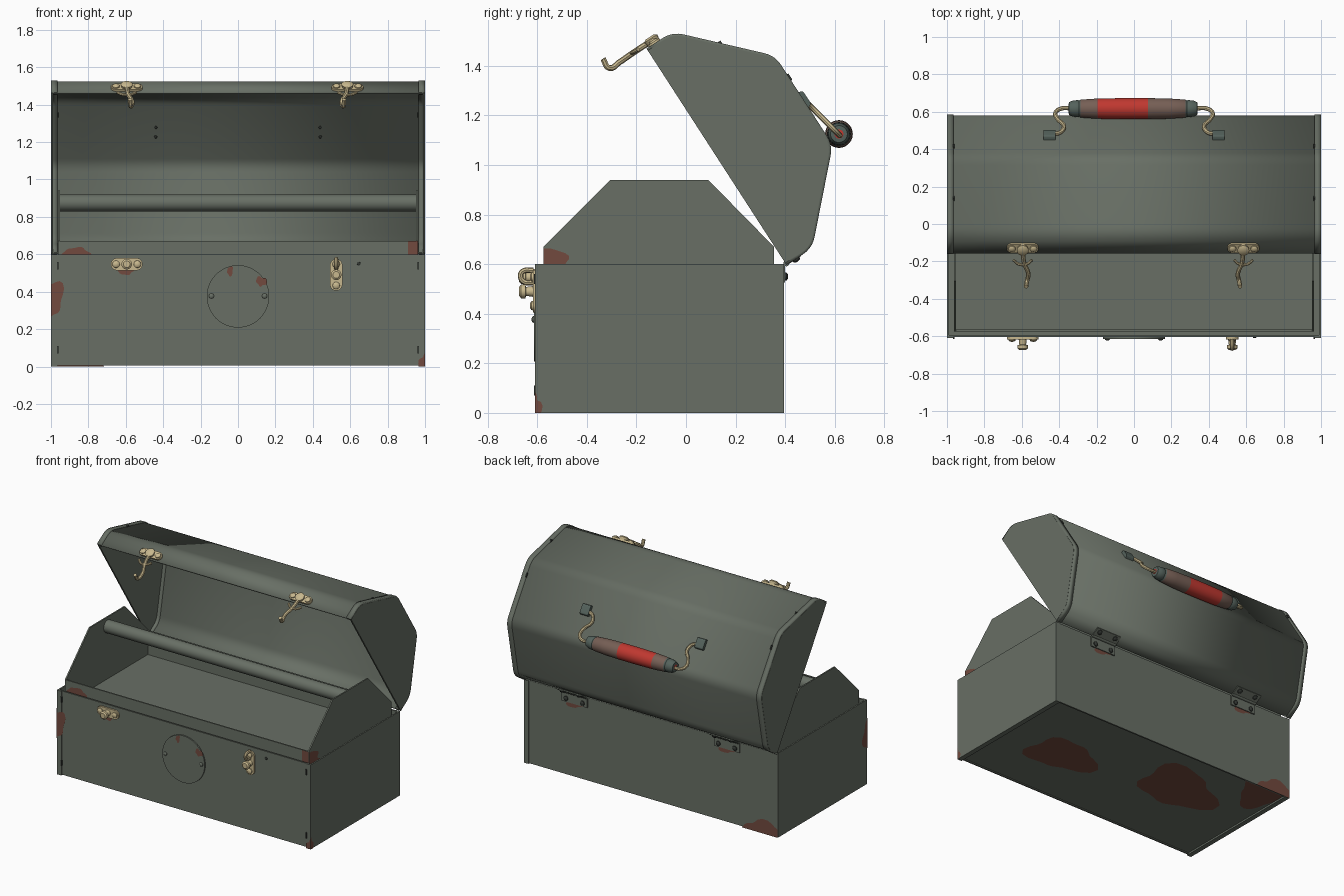
import bpy, bmesh, math, random
from mathutils import Matrix, Vector

if "Cube" in bpy.data.objects:
    bpy.data.objects.remove(bpy.data.objects["Cube"])

def mat(name, r, g, b):
    m = bpy.data.materials.new(name)
    m.diffuse_color = [((c / 255 + .055) / 1.055) ** 2.4 for c in (r, g, b)] + [1]
    m.use_nodes = True
    m.node_tree.nodes["Principled BSDF"].inputs["Base Color"].default_value = m.diffuse_color
    return m

GREEN = mat("green_paint", 104, 111, 101)
RUST = mat("rust", 114, 74, 62)
BRASS = mat("pale_brass", 200, 184, 142)
RED = mat("red_grip", 192, 56, 48)
BROWN = mat("worn_brown", 118, 95, 85)
TEAL = mat("grey_teal", 84, 98, 92)
DARK = mat("dark_metal", 52, 56, 52)

# the lid is built closed around its hinge line, then swung open
LID = Matrix.Translation((0, .40, .605)) @ Matrix.Rotation(math.radians(-57.1), 4, 'X')

def finish(name, bm, mats, lid=False, recalc=True):
    if recalc:
        bmesh.ops.recalc_face_normals(bm, faces=bm.faces)
    me = bpy.data.meshes.new(name)
    bm.to_mesh(me)
    bm.free()
    for m in mats if isinstance(mats, list) else [mats]:
        me.materials.append(m)
    me.shade_smooth()
    me.set_sharp_from_angle(angle=math.radians(35))
    ob = bpy.data.objects.new(name, me)
    bpy.context.collection.objects.link(ob)
    if lid:
        ob.matrix_world = LID
    return ob

def box(name, x, y, z, m, lid=False):
    bm = bmesh.new()
    bmesh.ops.create_cube(bm, size=1)
    for v in bm.verts:
        v.co = [(r[0] + r[1]) / 2 + c * (r[1] - r[0]) for c, r in zip(v.co, (x, y, z))]
    return finish(name, bm, m, lid)

def extrude(name, pts, lo, hi, axis, m, lid=False):
    bm = bmesh.new()
    at = lambda p, d: (d, p[0], p[1]) if axis == 'x' else (p[0], d, p[1])
    a = [bm.verts.new(at(p, lo)) for p in pts]
    b = [bm.verts.new(at(p, hi)) for p in pts]
    bm.faces.new(a)
    bm.faces.new(b[::-1])
    for i in range(len(a)):
        j = (i + 1) % len(a)
        bm.faces.new((a[i], b[i], b[j], a[j]))
    return finish(name, bm, m, lid)

def sheet(name, pts, x0, x1, thick, m):
    bm = bmesh.new()
    a = [bm.verts.new((x0, *p)) for p in pts]
    b = [bm.verts.new((x1, *p)) for p in pts]
    for i in range(len(a) - 1):
        bm.faces.new((a[i], b[i], b[i + 1], a[i + 1]))
    ob = finish(name, bm, m, True)
    s = ob.modifiers.new("thickness", 'SOLIDIFY')
    s.thickness, s.offset = thick, 0

def lathe(name, prof, centre, axis, m, rule=None, lid=False, n=20):
    # prof = (distance along axis, radius)
    bm = bmesh.new()
    q = Vector(axis).to_track_quat('Z', 'Y')
    rings = [[bm.verts.new(Vector(centre) + q @ Vector((r * math.cos(k * math.tau / n),
              r * math.sin(k * math.tau / n), d))) for k in range(n)] for d, r in prof]
    for i in range(len(rings) - 1):
        for k in range(n):
            f = bm.faces.new((rings[i][k], rings[i][(k + 1) % n], rings[i + 1][(k + 1) % n], rings[i + 1][k]))
            if rule:
                f.material_index = rule((prof[i][0] + prof[i + 1][0]) / 2)
    bm.faces.new(rings[0])
    bm.faces.new(rings[-1])
    return finish(name, bm, m, lid)

def dome(name, c, axis, r, h, m, lid=False):
    lathe(name, [(0, r), (h * .5, r * .95), (h * .85, r * .65), (h, r * .2)], c, axis, m, lid=lid, n=14)

def tube(name, pts, r, m, lid=False):
    cu = bpy.data.curves.new(name + "_path", 'CURVE')
    cu.dimensions, cu.bevel_depth, cu.bevel_resolution, cu.use_fill_caps = '3D', r, 2, True
    sp = cu.splines.new('BEZIER')
    sp.bezier_points.add(len(pts) - 1)
    for b, p in zip(sp.bezier_points, pts):
        b.co, b.handle_left_type, b.handle_right_type = p, 'AUTO', 'AUTO'
    sp.resolution_u = 6
    tmp = bpy.data.objects.new(name + "_path", cu)
    bpy.context.collection.objects.link(tmp)
    bm = bmesh.new()
    bm.from_mesh(bpy.data.meshes.new_from_object(tmp.evaluated_get(bpy.context.evaluated_depsgraph_get())))
    bpy.data.objects.remove(tmp)
    finish(name, bm, m, lid)

def blob(name, axis, d, sign, c, r, lo, hi, seed):
    # flat irregular rust patch lying on the plane axis = d, clamped to lo..hi
    rnd = random.Random(seed)
    ph = [rnd.uniform(0, 6.28) for _ in range(3)]
    bm = bmesh.new()
    vs = []
    for k in range(28):
        a = k * math.tau / 28
        s = 1 + .18 * math.sin(2 * a + ph[0]) + .14 * math.sin(3 * a + ph[1]) + .1 * math.sin(5 * a + ph[2])
        p = [min(max(c[i] + r[i] * s * t, lo[i]), hi[i]) for i, t in enumerate((math.cos(a), math.sin(a)))]
        p.insert(axis, d)
        vs.append(bm.verts.new(p))
    bmesh.ops.remove_doubles(bm, verts=bm.verts, dist=1e-5)
    f = bm.faces.new([v for v in vs if v.is_valid])
    f.normal_update()
    if f.normal[axis] * sign < 0:
        f.normal_flip()
    finish(name, bm, RUST, recalc=False)

def rounded(pts, r, n=5):
    out = [pts[0]]
    for a, b, c in zip(pts, pts[1:], pts[2:]):
        a, b, c = Vector(a), Vector(b), Vector(c)
        k = r * math.tan((b - a).angle(c - b) / 2)
        p, q = b + (a - b).normalized() * k, b + (c - b).normalized() * k
        out += [tuple((1 - t) ** 2 * p + 2 * t * (1 - t) * b + t * t * q) for t in [i / n for i in range(n + 1)]]
    return out + [pts[-1]]

def stadium(cx, cz, half, r, vertical):
    pts = []
    for k in range(20):
        a = (k + .5) * math.tau / 20
        u, v = r * math.cos(a) + math.copysign(half - r, math.cos(a)), r * math.sin(a)
        pts.append((cx + (v if vertical else u), cz + (u if vertical else v)))
    return pts

# body: front, back, floor and flanged ends
box("body_front", (-.99, .99), (-.605, -.594), (.005, .6), GREEN)
box("body_back", (-.99, .99), (.38, .391), (.005, .6), GREEN)
box("body_floor", (-.99, .99), (-.6, .385), (.012, .024), GREEN)
for s in (-1, 1):
    e = sorted((s * .99, s))
    fl = sorted((s * .965, s))
    box("body_end", e, (-.61, .395), (0, .6), GREEN)
    box("end_flange_front", fl, (-.61, -.6), (0, .6), GREEN)
    box("end_flange_back", fl, (.385, .395), (0, .6), GREEN)
    box("end_flange_bottom", fl, (-.61, .395), (0, .012), GREEN)
    for z in (.09, .54):
        box("spot_weld", (s * .965 - .004, s * .965 + .004), (-.614, -.6), (z - .02, z + .02), DARK)

# inner tray with shaped ends and carrying bar
ends = [(-.575, .48), (-.575, .67), (-.305, .94), (.09, .94), (.355, .67), (.355, .48)]
for s in (-1, 1):
    extrude("tray_end", ends, s * .952, s * .962, 'x', GREEN)
box("tray_front", (-.955, .955), (-.575, -.565), (.48, .67), GREEN)
box("tray_back", (-.955, .955), (.345, .355), (.48, .67), GREEN)
box("tray_floor", (-.955, .955), (-.57, .35), (.48, .5), GREEN)
lathe("tray_bar", [(-.955, .045), (.955, .045)], (0, -.107, .875), (1, 0, 0), GREEN, n=24)

# lid shell, end panels and end flanges
prof = rounded([(0, 0), (0, .12), (-.3, .41), (-.72, .41), (-1.02, .12), (-1.02, 0)], .1)
sheet("lid_shell", prof, -.995, .995, .01, GREEN)
for s in (-1, 1):
    extrude("lid_end", prof, s * .988, s * 1, 'x', GREEN, True)
    sheet("lid_end_flange", prof, s * .965, s * .999, .02, GREEN)
    for y in (-.62, -.88):
        z = .414 if y > -.72 else .256
        box("lid_spot_weld", (s * .965 - .004, s * .965 + .004), (y - .015, y + .015), (z - .01, z + .012), DARK, True)

# hinges
for s in (-.6, .6):
    box("hinge_leaf_body", (s - .1, s + .1), (.39, .4), (.525, .6), GREEN)
    box("hinge_leaf_lid", (s - .1, s + .1), (.003, .012), (0, .07), GREEN, True)
    lathe("hinge_pin", [(-.1, .012), (.1, .012)], (s, .405, .603), (1, 0, 0), GREEN, n=12)
    for dx in (-.065, .065):
        dome("hinge_screw", (s + dx, .4, .55), (0, 1, 0), .017, .012, DARK)
        dome("hinge_screw_lid", (s + dx, .011, .045), (0, 1, 0), .017, .012, DARK, True)

# round badge plate with rivets, and an empty screw hole
lathe("badge_plate", [(0, .167), (.01, .167)], (0, -.604, .375), (0, -1, 0), GREEN, n=48)
for x in (-.142, .142):
    dome("badge_rivet", (x, -.613, .377), (0, -1, 0), .014, .01, GREEN)
dome("screw_hole", (.645, -.605, .55), (0, -1, 0), .01, .005, DARK)

# latch catches on the body, one twisted sideways
for x, z, vert in ((-.595, .547, False), (.525, .49, True)):
    extrude("catch_plate", stadium(x, z, .085, .033, vert), -.617, -.604, 'y', BRASS)
    for k in (-.057, .057):
        dome("catch_screw", (x + (0 if vert else k), -.616, z + (k if vert else 0)), (0, -1, 0), .02, .014, BRASS)
    lathe("catch_knob", [(0, .022), (.03, .018), (.033, .028), (.05, .028), (.058, .018)], (x, -.615, z), (0, -1, 0), BRASS)
tube("catch_loop", [(.525, -.615, .575), (.525, -.66, .57), (.525, -.667, .55), (.525, -.655, .53), (.525, -.615, .525)], .011, BRASS)

# swinging latches on the lid front
for x, s in ((-.595, 1), (.585, -1)):
    extrude("latch_plate", stadium(x, .038, .085, .028, False), -1.038, -1.022, 'y', BRASS, True)
    for k in (-.058, .058):
        dome("latch_screw", (x + k, -1.037, .038), (0, -1, 0), .02, .014, BRASS, True)
    lathe("latch_pivot", [(0, .028), (.018, .032), (.026, .02)], (x, -1.036, .036), (0, -1, 0), BRASS, lid=True)
    tube("latch_arm", [(x, -1.045, .035), (x + s * .008, -1.045, -.05), (x + s * .03, -1.043, -.12),
                       (x + s * .022, -1.045, -.168), (x + s * .018, -1.09, -.17)], .012, BRASS, True)
    tube("latch_cross", [(x - .05, -1.045, -.03), (x - .02, -1.047, -.055), (x + .02, -1.047, -.055), (x + .05, -1.045, -.03)], .008, BRASS, True)

# handle: mounts, bent wires and turned grip
wire = [(.45, .48), (.395, .49), (.375, .525), (.408, .56), (.42, .595), (.39, .617), (.32, .617)]
for s in (-1, 1):
    extrude("handle_mount", rounded([(-.55, .412), (-.545, .437), (-.48, .437), (-.475, .412)], .012),
            s * .42, s * .485, 'x', TEAL, True)
    tube("handle_wire", [(s * x, y, 1.74 - y) for x, y in wire], .0115, BRASS)
    for dy in (-.03, .03):
        dome("mount_rivet", (s * .44, -.51 + dy, .406), (0, 0, -1), .009, .006, DARK, True)
half = [(.345, .018), (.343, .034), (.325, .042), (.295, .046), (.288, .043), (.28, .048), (.19, .054)]
grip = [(-d, r) for d, r in half] + [(-.05, .056), (.08, .056)] + half[::-1]
lathe("handle_grip", grip, (-.005, .617, 1.125), (1, 0, 0), [RED, BROWN, TEAL],
      lambda d: 2 if abs(d) > .283 else 0 if -.19 < d < .08 else 1, n=28)

# rust patches
blob("rust_front_left", 1, -.613, -1, (-1, .36), (.06, .1), (-1, 0), (1, .6), 1)
blob("rust_front_corner", 1, -.613, -1, (1, 0), (.035, .075), (-1, 0), (1, .6), 2)
blob("rust_tray_left", 1, -.578, -1, (-.865, .605), (.065, .035), (-1, .58), (1, .67), 3)
blob("rust_tray_right", 1, -.578, -1, (.95, .63), (.04, .07), (.9, .58), (.962, .67), 4)
blob("rust_tray_side", 0, .965, 1, (-.55, .6), (.1, .055), (-.575, .58), (0, .69), 5)
blob("rust_badge_top", 1, -.617, -1, (-.042, .51), (.018, .022), (-1, 0), (1, .6), 6)
blob("rust_badge_side", 1, -.617, -1, (.125, .455), (.025, .028), (-1, 0), (1, .6), 7)
blob("rust_catch", 1, -.607, -1, (-.6, .515), (.04, .028), (-1, 0), (1, .6), 8)
blob("rust_side_corner", 0, 1.002, 1, (-.61, .03), (.025, .05), (-.61, 0), (.39, .6), 9)
blob("rust_side_left", 0, -1.002, -1, (-.61, .36), (.05, .1), (-.61, 0), (.39, .6), 10)
blob("rust_back_corner", 1, .397, 1, (-.88, .01), (.16, .08), (-1, 0), (1, .6), 11)
for x in (-.6, .6):
    blob("rust_hinge", 1, .394, 1, (x, .53), (.06, .035), (-1, 0), (1, .6), 12)
blob("rust_floor_a", 2, .009, -1, (.5, -.14), (.22, .2), (-.96, -.6), (.96, .38), 13)
blob("rust_floor_b", 2, .009, -1, (-.36, .02), (.27, .24), (-.96, -.6), (.96, .38), 14)
blob("rust_floor_c", 2, .009, -1, (-.82, .32), (.16, .18), (-.96, -.6), (.96, .38), 15)
